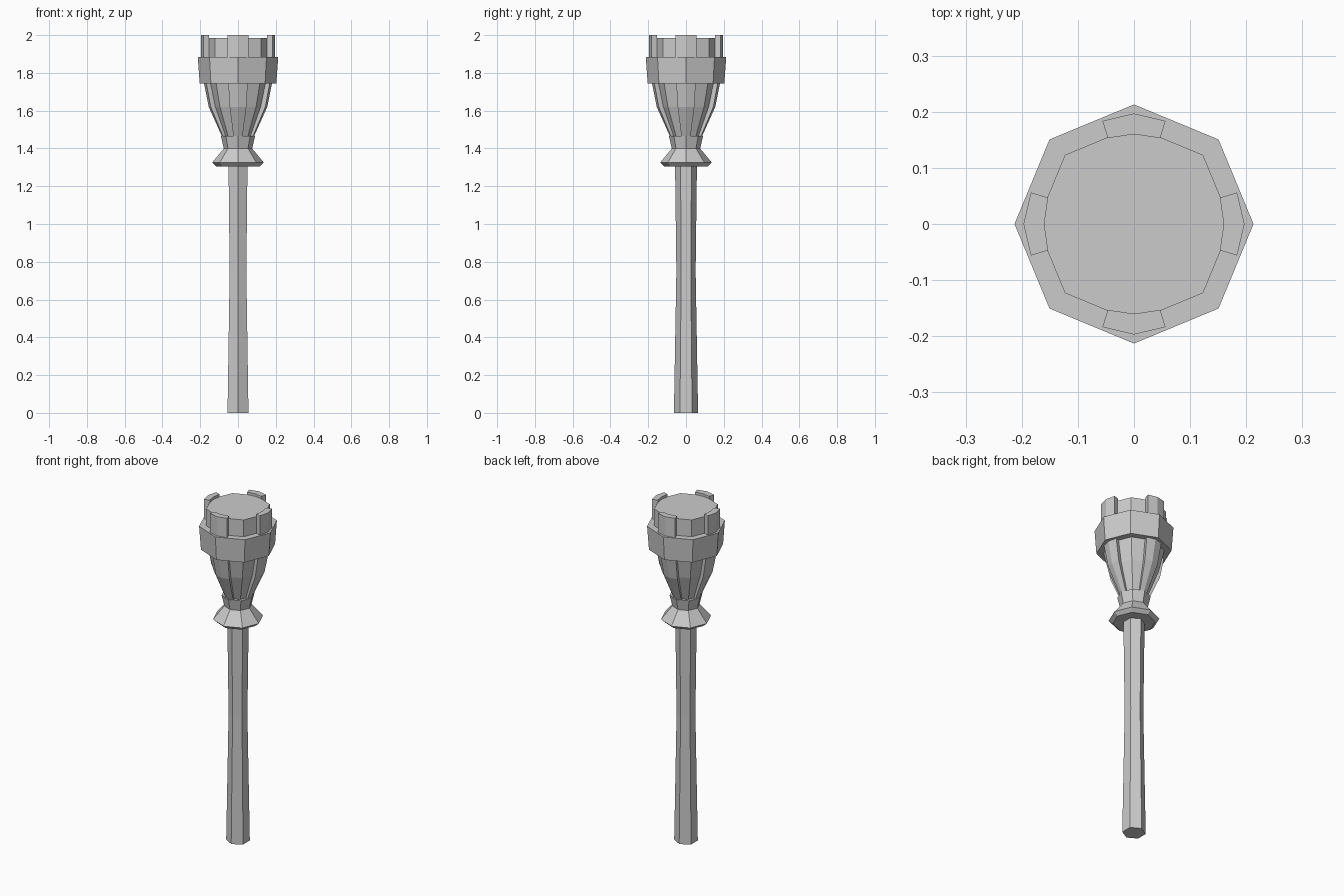
import bpy, bmesh
from math import sin, cos, pi, radians

if "Cube" in bpy.data.objects:
    bpy.data.objects.remove(bpy.data.objects["Cube"])


def finish(name, bm):
    bmesh.ops.recalc_face_normals(bm, faces=bm.faces)
    mesh = bpy.data.meshes.new(name)
    bm.to_mesh(mesh)
    bm.free()
    obj = bpy.data.objects.new(name, mesh)
    bpy.context.collection.objects.link(obj)
    return obj


def loft(name, rings):
    """Join equal-sized closed rings of points and cap both ends."""
    bm = bmesh.new()
    loops = [[bm.verts.new(p) for p in ring] for ring in rings]
    n = len(loops[0])
    for a, b in zip(loops, loops[1:]):
        for i in range(n):
            j = (i + 1) % n
            bm.faces.new((a[i], a[j], b[j], b[i]))
    bm.faces.new(loops[0])
    bm.faces.new(loops[-1])
    return finish(name, bm)


def turned(name, profile, sides, start=0.0):
    """Faceted lathe from (radius, z) pairs."""
    return loft(name, [[(r * cos(start + 2 * pi * i / sides),
                         r * sin(start + 2 * pi * i / sides), z)
                        for i in range(sides)] for r, z in profile])


def rib(name, angle, profile, half):
    """Chevron-section rib from (inner radius, outer radius, z) stations."""
    rings = []
    for r_in, r_out, z in profile:
        section = [(r_in, -half), (r_out * 0.975, -half), (r_out, 0),
                   (r_out * 0.975, half), (r_in, half), (r_in, 0)]
        rings.append([(r * cos(angle + a), r * sin(angle + a), z)
                      for r, a in section])
    return loft(name, rings)


# Hexagonal handle, slightly waisted
turned("handle", [(0.064, 0), (0.051, 0.75), (0.058, 1.32)], 6, pi / 2)

# Flared collar and neck
turned("collar", [(0.115, 1.305), (0.137, 1.325), (0.075, 1.40), (0.09, 1.465)], 8)

# Torch head core
turned("head_core", [(0.07, 1.455), (0.135, 1.62), (0.165, 1.75),
                     (0.174, 1.88), (0.174, 1.985)], 8)

# Wide band around the head
turned("head_band", [(0.203, 1.745), (0.213, 1.885)], 8)

# Four ribs that end as prongs above the rim
for k in range(4):
    rib(f"rib_{k + 1}", k * pi / 2,
        [(0.05, 0.083, 1.46), (0.11, 0.155, 1.62), (0.14, 0.181, 1.75),
         (0.16, 0.197, 1.88), (0.16, 0.197, 2.0)], radians(17))
